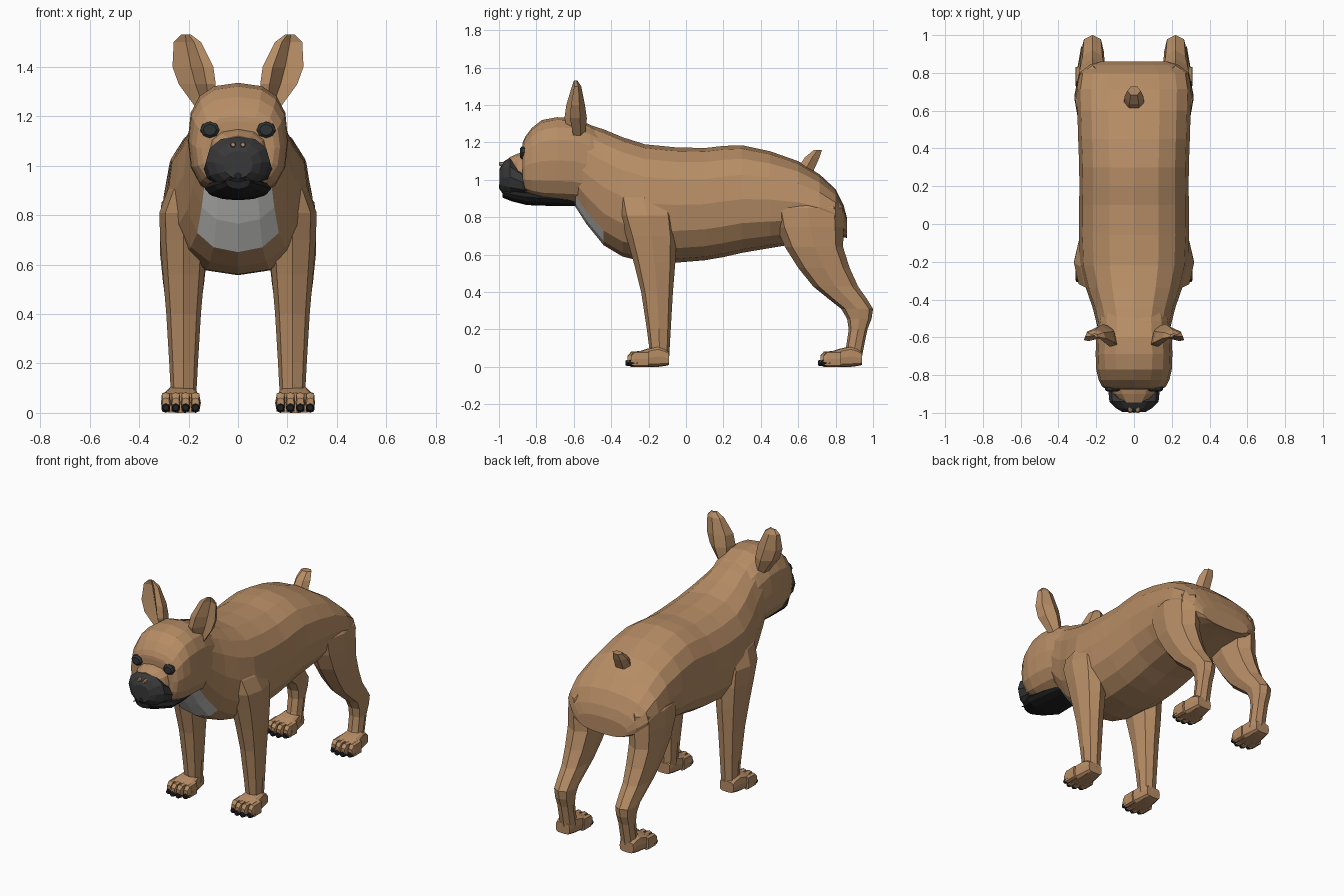
import bpy, bmesh, math

cube = bpy.data.objects.get("Cube")
if cube:
    bpy.data.objects.remove(cube)


def material(name, *colour):
    m = bpy.data.materials.new(name)
    m.use_nodes = True
    m.diffuse_color = (*colour, 1)
    bsdf = next(n for n in m.node_tree.nodes if n.type == "BSDF_PRINCIPLED")
    bsdf.inputs["Base Color"].default_value = (*colour, 1)
    return m


FUR = material("tan fur", .47, .265, .13)
MASK = material("charcoal mask", .04, .04, .04)
BLACK = material("black", .015, .015, .015)
CHEST = material("pale grey chest", .72, .72, .7)
EYE = material("dark eye", .03, .034, .036)
NOSTRIL = material("nostril", .47, .3, .2)


def skin(name, rings, mats, rule=None, mirror=False):
    """Join rings of points into a closed, flat-shaded shell."""
    bm = bmesh.new()
    loops = [[bm.verts.new(p) for p in ring] for ring in rings]
    count = len(loops[0])
    for a, b in zip(loops, loops[1:]):
        for i in range(count):
            j = (i + 1) % count
            bm.faces.new((a[i], a[j], b[j], b[i]))
    bm.faces.new(loops[0])
    bm.faces.new(loops[-1])
    bmesh.ops.recalc_face_normals(bm, faces=bm.faces)
    mesh = bpy.data.meshes.new(name)
    for m in mats:
        mesh.materials.append(m)
    if rule:
        for face in bm.faces:
            face.material_index = rule(face.calc_center_median())
    bm.to_mesh(mesh)
    bm.free()
    ob = bpy.data.objects.new(name, mesh)
    bpy.context.collection.objects.link(ob)
    if mirror:
        ob.modifiers.new("Mirror", "MIRROR")


def refine(rows):
    """Add a smoothly interpolated row between each pair of rows."""
    result = [rows[0]]
    for i in range(len(rows) - 1):
        before, after = rows[max(i - 1, 0)], rows[min(i + 2, len(rows) - 1)]
        result.append([(9 * (b + c) - a - d) / 16 for a, b, c, d
                       in zip(before, rows[i], rows[i + 1], after)])
        result.append(rows[i + 1])
    return result


def signed_power(value, exponent):
    return math.copysign(abs(value) ** exponent, value)


def loft(name, axis, rows, mats, x=0, lean=0, sides=12, power=2.4,
         smooth=True, **kw):
    """Rows are (station, half width, low, high) along the y or z axis."""
    rings = []
    for station, width, low, high in refine(rows) if smooth else rows:
        centre = x - lean * max(0, station - .85)
        ring = []
        for i in range(sides):
            angle = math.tau * i / sides
            across = centre + width * signed_power(math.cos(angle), 2 / power)
            half = (high - low) / 2
            along = low + half + half * signed_power(math.sin(angle), 2 / power)
            ring.append((across, station, along) if axis == "y"
                        else (across, along, station))
        rings.append(ring)
    skin(name, rings, mats, **kw)


def plug(name, x, y, z, radius, mat, squash=1):
    """Small mirrored dome that faces the front."""
    rows = [(y + depth, radius * k, z - radius * k * squash, z + radius * k * squash)
            for depth, k in ((0, .65), (.01, .95), (.05, 1))]
    loft(name, "y", rows, [mat], x=x, sides=8, power=2, smooth=False, mirror=True)


# Torso with neck, chest patch and rump
def chest_rule(c):
    in_patch = -.6 < c.y < -.4 and abs(c.x) < .165
    return int(in_patch and c.z < .4 - .85 * c.y)


loft("torso", "y", [
    (-.6, .18, .87, 1.32), (-.44, .22, .65, 1.27), (-.22, .285, .56, 1.19),
    (.1, .29, .57, 1.17), (.3, .29, .61, 1.185), (.6, .3, .66, 1.1),
    (.8, .29, .69, .95), (.86, .18, .69, .8)],
    [FUR, CHEST], sides=16, rule=chest_rule)

# Head, bridge of the snout, mask and jaw
loft("head", "y", [
    (-.875, .13, .96, 1.18), (-.86, .17, .92, 1.23), (-.77, .2, .88, 1.32),
    (-.6, .2, .87, 1.33), (-.45, .18, .85, 1.26)], [FUR], sides=16, power=2.6)
loft("snout_bridge", "y", [
    (-.83, .13, .95, 1.16), (-.9, .11, .95, 1.14), (-.945, .07, .97, 1.12)],
    [FUR], smooth=False)
loft("muzzle_mask", "y", [
    (-.82, .135, .92, 1), (-.94, .13, .91, 1.12), (-.996, .06, .95, 1.06)],
    [MASK], power=2.2)
loft("lower_jaw", "y", [
    (-.58, .1, .86, .92), (-.85, .135, .865, .95), (-.98, .05, .905, .96)],
    [BLACK], power=2)

# Mouth line as a thin inverted V plate
mouth = [(-.07, .93), (0, .975), (.07, .93), (0, .955)]
skin("mouth", [[(x, y + abs(x) / 4, z) for x, z in mouth]
               for y in (-1, -.992)], [BLACK])

plug("nostrils", .02, -1, 1.085, .012, NOSTRIL)
plug("eyes", .114, -.888, 1.145, .041, EYE, squash=.85)


# Upright ears, hollow at the front
def ear_ring(z, x, width, y, depth):
    outline = [(0, .1), (.25, 0), (.55, .55), (1, .25), (.9, .7), (.5, 1), (.1, .7)]
    return [(x + u * width, y + v * depth, z) for u, v in outline]


skin("ears", [ear_ring(*row) for row in (
    (1.22, .1, .06, -.62, .08), (1.33, .09, .15, -.65, .12),
    (1.4, .1, .165, -.64, .1), (1.5, .15, .11, -.61, .05),
    (1.53, .19, .04, -.6, .02))], [FUR], mirror=True)

# Docked tail
loft("tail", "z", [(1.05, .055, .58, .69), (1.12, .05, .63, .72),
                   (1.16, .035, .68, .73)], [FUR], sides=6, power=2, smooth=False)

# Legs, leaning inward where they meet the torso
loft("front_legs", "z", [
    (1.05, .07, -.3, -.18), (.9, .095, -.37, -.08), (.7, .095, -.32, -.05),
    (.4, .07, -.24, -.07), (.05, .05, -.19, -.09)],
    [FUR], x=.22, lean=.6, sides=8, mirror=True)
loft("hind_legs", "z", [
    (1, .07, .54, .72), (.85, .09, .46, .84), (.64, .095, .53, .84),
    (.43, .07, .68, .92), (.31, .06, .83, 1), (.2, .05, .87, .97),
    (.05, .05, .84, .94)], [FUR], x=.22, lean=.6, sides=8, mirror=True)

# Paws, each with four toes and claws
for label, shift in (("front", 0), ("hind", 1.03)):
    loft(label + "_paws", "y", [
        (shift - .09, .05, .01, .08), (shift - .15, .06, 0, .11),
        (shift - .26, .08, 0, .08)],
        [FUR], x=.23, power=4, mirror=True)
    for toe in range(4):
        x = .172 + .04 * toe
        tip = shift - (.312 if toe in (1, 2) else .295)
        loft(f"{label}_toes_{toe + 1}", "y", [
            (shift - .2, .019, 0, .085), (tip + .02, .019, 0, .083),
            (tip, .015, .01, .06)],
            [FUR], x=x, sides=8, power=4, smooth=False, mirror=True)
        plug(f"{label}_claws_{toe + 1}", x, tip - .012, .021, .018, BLACK)
